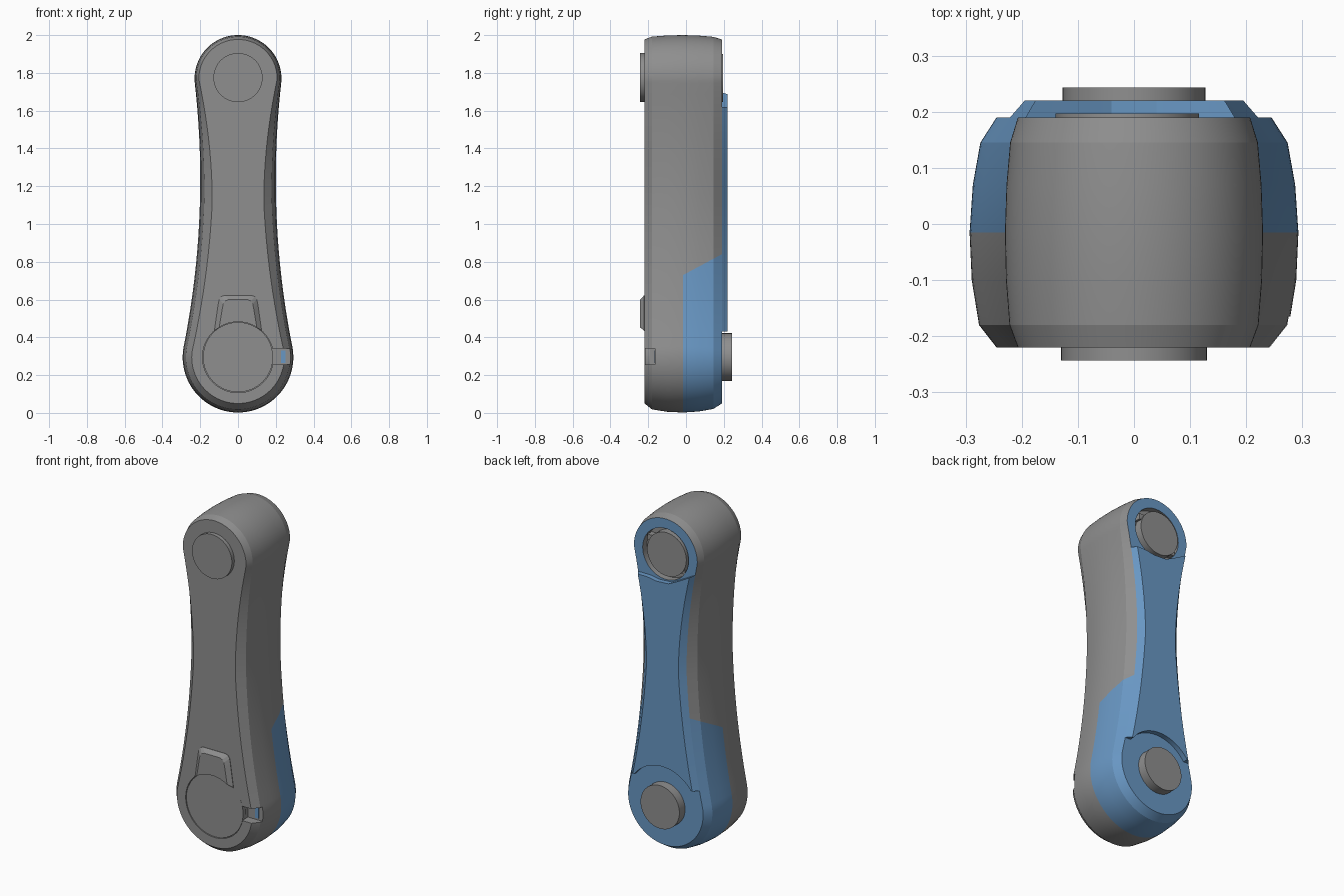
import bpy, bmesh
from math import sin, cos, radians, pi, sqrt
from mathutils import Vector

if "Cube" in bpy.data.objects:
    bpy.data.objects.remove(bpy.data.objects["Cube"])

blue = bpy.data.materials.new("blue_cover")
blue.diffuse_color = (0.14, 0.31, 0.55, 1)
blue.use_nodes = True
blue.node_tree.nodes["Principled BSDF"].inputs["Base Color"].default_value = blue.diffuse_color
grey = bpy.data.materials.new("grey_shell")
grey.diffuse_color = (0.275, 0.275, 0.275, 1)
grey.use_nodes = True
grey.node_tree.nodes["Principled BSDF"].inputs["Base Color"].default_value = grey.diffuse_color
ZB, ZT = 0.295, 1.77         # lower and upper joint centres
RB = 0.293                   # lower end radius


def finish(name, bm, mats=(grey,)):
    bmesh.ops.recalc_face_normals(bm, faces=bm.faces)
    me = bpy.data.meshes.new(name)
    bm.to_mesh(me)
    bm.free()
    ob = bpy.data.objects.new(name, me)
    bpy.context.collection.objects.link(ob)
    for m in mats:
        me.materials.append(m)
    return ob


def loft(rings):
    """Skin closed rings of equal length and cap both ends."""
    bm = bmesh.new()
    vs = [[bm.verts.new(p) for p in r] for r in rings]
    n = len(vs[0])
    for a, b in zip(vs, vs[1:]):
        for i in range(n):
            j = (i + 1) % n
            bm.faces.new((a[i], a[j], b[j], b[i]))
    bm.faces.new(vs[0])
    bm.faces.new(vs[-1])
    return bm


def prism(name, pts, y0, y1, mats=(grey,)):
    return finish(name, loft([[(x, y, z) for x, z in pts] for y in (y0, y1)]), mats)


def circle(r, z, n=64, x=0):
    return [(x + r * cos(2 * pi * i / n), z + r * sin(2 * pi * i / n)) for i in range(n)]


def rect(x0, x1, z0, z1):
    return [(x0, z0), (x1, z0), (x1, z1), (x0, z1)]


def cut(ob, cutter):
    m = ob.modifiers.new("cut", 'BOOLEAN')
    m.operation, m.solver, m.object = 'DIFFERENCE', 'EXACT', cutter
    bpy.context.view_layer.objects.active = ob
    bpy.ops.object.modifier_apply(modifier=m.name)
    bpy.data.objects.remove(cutter)


def smooth(ob, angle=10):
    bpy.ops.object.select_all(action='DESELECT')
    ob.select_set(True)
    bpy.context.view_layer.objects.active = ob
    bpy.ops.object.shade_smooth_by_angle(angle=radians(angle))


def steps(a, b, n):
    return [radians(a + (b - a) * i / n) for i in range(n + 1)]


# Waisted outline: two round ends joined by tangent concave arcs
R, ZC, A0, A1 = 4.525, 1.237, 11.27, -6.44
half = [(RB * cos(t), ZB + RB * sin(t), cos(t), sin(t)) for t in steps(-90, A0, 28)]
half += [(0.2 + R - R * cos(t), ZC - R * sin(t), cos(t), sin(t)) for t in steps(A0, A1, 24)[1:-1]]
half += [(0.23 * cos(t), ZT + 0.23 * sin(t), cos(t), sin(t)) for t in steps(A1, 90, 26)]
outline = half + [(-x, z, -nx, nz) for x, z, nx, nz in half[-2:0:-1]]


def inset(z):
    """Chamfer width, largest at the waist."""
    if z < 1.1:
        return 0.048 + 0.017 * max(0, min(1, (z - 0.3) / 0.8))
    return 0.065 - 0.042 * max(0, min(1, (z - 1.1) / 0.67)) ** 1.5


def ring(y, f):
    return [(x - nx * f * inset(z), y, z - nz * f * inset(z)) for x, z, nx, nz in outline]


# Main shell, with the lower rear quarter and rear faces blue
bm = loft([ring(y, f) for y, f in ((-0.22, 1), (-0.18, 0.35), (-0.1, 0.08), (-0.015, 0),
                                   (0.07, 0.12), (0.145, 0.4), (0.19, 1))])
rear = [f for f in bm.faces if f.calc_center_median().y > -0.015]
geom = rear + list({e for f in rear for e in f.edges}) + list({v for f in rear for v in f.verts})
bmesh.ops.bisect_plane(bm, geom=geom, plane_co=(0, -0.015, 0.73),
                       plane_no=Vector((0, -0.11, 0.205)).normalized())
for f in bm.faces:
    c = f.calc_center_median()
    low = c.y > -0.015 and c.z < 0.73 + (c.y + 0.015) * 0.11 / 0.205
    f.material_index = int(low or c.y > 0.188)
shell = finish("link_shell", bm, (grey, blue))

# Pockets in the shell: front cap, side notch, rear socket
cut(shell, prism("cutter", circle(0.188, ZB), -0.3, -0.205))
cut(shell, prism("cutter", rect(0.18, 0.35, 0.255, 0.34), -0.3, -0.165))
cut(shell, prism("cutter", circle(0.15, ZT), 0.15, 0.3))
smooth(shell)

# Raised rear cover, trimmed around both joints
plate = finish("rear_cover", loft([ring(0.18, 0.95), ring(0.19, 1), ring(0.22, 1.5)]), (blue,))
rr, dz = 0.23, 0.135
arc = [(rr * cos(t), ZB + rr * sin(t)) for t in steps(36, 144, 24)]
cut(plate, prism("cutter", [(0.4, -0.1), (0.4, ZB + dz)] + arc + [(-0.4, ZB + dz), (-0.4, -0.1)],
                 0.1, 0.3, (blue,)))
cut(plate, prism("cutter", [(0.4, 1.62), (0.1, 1.62), (0.04, 1.61), (-0.04, 1.615), (-0.1, 1.645),
                            (-0.2, 1.7), (-0.4, 1.7), (-0.4, 2.2), (0.4, 2.2)], 0.1, 0.3, (blue,)))
smooth(plate)

# Round caps and pins
for name, r, x, z, y0, y1 in (("upper_front_cap", 0.13, 0, ZT + 0.005, -0.243, -0.2),
                              ("lower_front_cap", 0.185, 0, ZB, -0.217, -0.19),
                              ("lower_rear_pin", 0.127, 0, ZB, 0.17, 0.243),
                              ("upper_rear_pin", 0.128, -0.012, ZT + 0.003, 0.14, 0.197)):
    smooth(prism(name, circle(r, z, x=x), y0, y1), 30)

# Locating keys beside the upper rear pin
prism("socket_key_upper", rect(0.07, 0.12, ZT + 0.05, ZT + 0.085), 0.14, 0.188)
prism("socket_key_lower", rect(-0.125, -0.08, ZT - 0.09, ZT - 0.055), 0.14, 0.188)


# Latch tab above the lower front cap: sloped rim, rounded upper corners
def tab(y, d):
    right = [(0.13 - d, 0.40), (0.105 - d, 0.575 - d), (0.1 - d, 0.6 - d), (0.09 - d, 0.615 - d),
             (0.072 - d, 0.622 - d)]
    return [(x, y, z) for x, z in right + [(-x, z) for x, z in right[::-1]]]


latch = finish("latch_tab", loft([tab(-0.21, 0), tab(-0.222, 0), tab(-0.243, 0.022)]))
cut(latch, prism("cutter", circle(0.187, ZB), -0.3, -0.1))

# Small blue catch inside the side notch
prism("notch_catch", rect(0.228, 0.252, 0.265, 0.33), -0.168, -0.15, (blue,))
